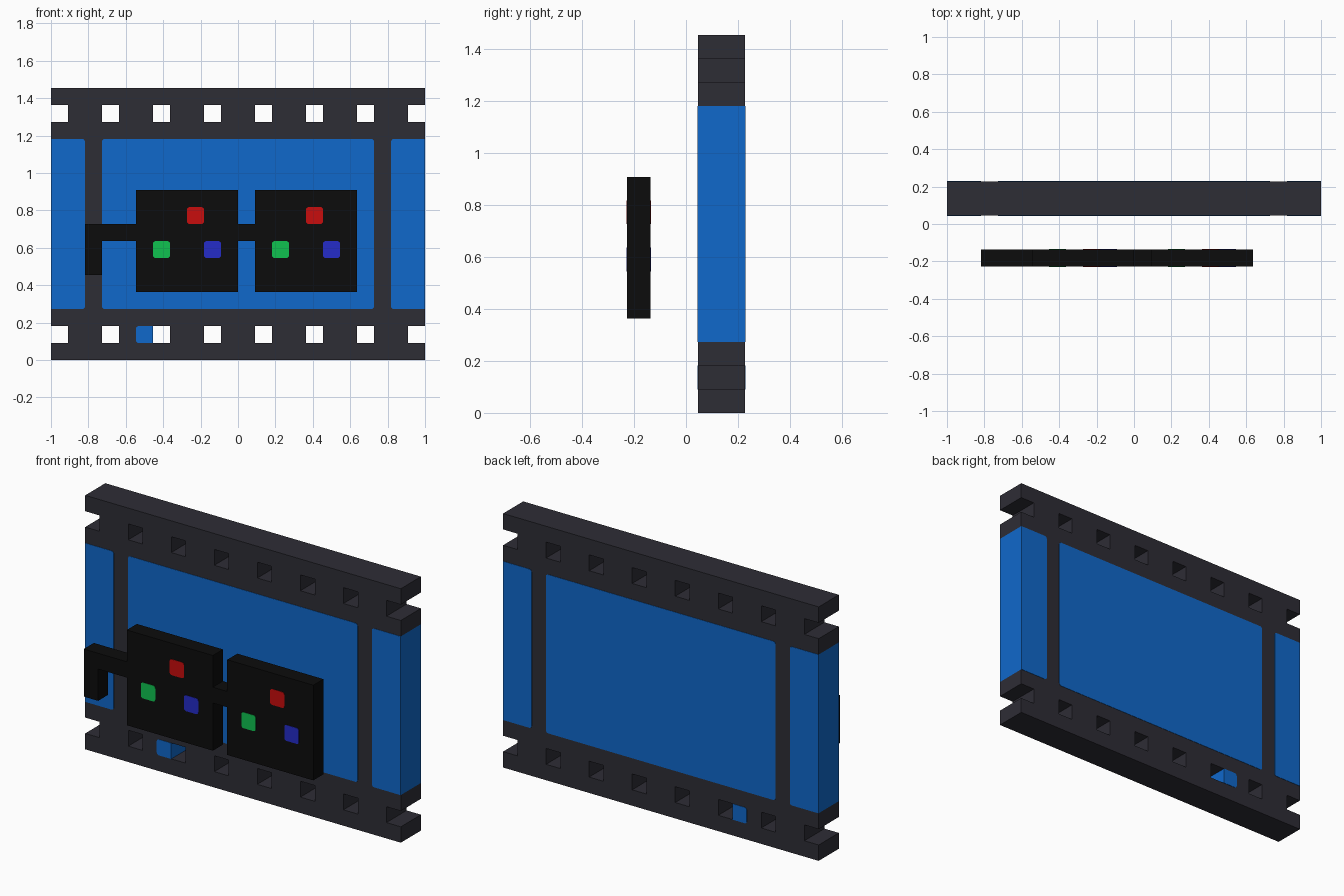
import bpy, bmesh, math

if "Cube" in bpy.data.objects:
    bpy.data.objects.remove(bpy.data.objects["Cube"])

U = 1 / 11  # one grid cell: the film strip is 22 x 16 cells


def material(name, rgb):
    m = bpy.data.materials.new(name)
    m.diffuse_color = (*rgb, 1)
    m.use_nodes = True
    m.node_tree.nodes["Principled BSDF"].inputs["Base Color"].default_value = m.diffuse_color
    return m


CHARCOAL = material("charcoal", (0.027, 0.026, 0.036))
FILM_BLUE = material("film blue", (0.005, 0.140, 0.597))
BLACK = material("black", (0.0037, 0.0037, 0.0037))
RED = material("red", (0.578, 0.004, 0.004))
GREEN = material("green", (0.005, 0.540, 0.080))
BLUE = material("indigo", (0.018, 0.025, 0.578))


def finish(name, bm, mats):
    bmesh.ops.recalc_face_normals(bm, faces=bm.faces)
    me = bpy.data.meshes.new(name)
    bm.to_mesh(me)
    bm.free()
    for m in mats:
        me.materials.append(m)
    ob = bpy.data.objects.new(name, me)
    bpy.context.collection.objects.link(ob)
    return ob


def cells(x0, x1, z0, z1):
    return {(x, z) for x in range(x0, x1) for z in range(z0, z1)}


def slab(name, filled, y0, y1, mats, rule=None):
    """Extrude a set of square cells from y0 to y1, outer surfaces only."""
    bm = bmesh.new()

    def face(pts, idx=0):
        f = bm.faces.new([bm.verts.new((x * U, y * U, z * U)) for x, y, z in pts])
        f.material_index = idx

    for x, z in sorted(filled):
        corners = [(x, z), (x + 1, z), (x + 1, z + 1), (x, z + 1)]
        for y in (y0, y1):
            face([(a, y, b) for a, b in corners])
        for i, (dx, dz) in enumerate([(0, -1), (1, 0), (0, 1), (-1, 0)]):
            if (x + dx, z + dz) not in filled:
                (a, b), (c, d) = corners[i], corners[(i + 1) % 4]
                face([(a, y0, b), (c, y0, d), (c, y1, d), (a, y1, b)],
                     rule(x, z) if rule else 0)
    bmesh.ops.remove_doubles(bm, verts=bm.verts, dist=1e-4)
    bmesh.ops.recalc_face_normals(bm, faces=bm.faces)
    bmesh.ops.dissolve_limit(bm, angle_limit=0.01, verts=bm.verts, edges=bm.edges,
                             delimit={'MATERIAL', 'NORMAL'})
    return finish(name, bm, mats)


def plate(name, x0, x1, z0, z1, y, out, mat, round_left=True, round_right=True):
    """Thin painted patch with softened corners, raised towards out (-1 or 1)."""
    r, pts = 0.15, []
    for cx, cz, sx, sz, start in ((x1, z1, -1, -1, 0), (x0, z1, 1, -1, 90),
                                  (x0, z0, 1, 1, 180), (x1, z0, -1, 1, 270)):
        if round_left if sx > 0 else round_right:
            for k in range(4):
                t = math.radians(start + 30 * k)
                pts.append((cx + r * (sx + math.cos(t)), cz + r * (sz + math.sin(t))))
        else:
            pts.append((cx, cz))
    bm = bmesh.new()
    f = bm.faces.new([bm.verts.new((x * U, y * U, z * U)) for x, z in pts])
    ext = bmesh.ops.extrude_face_region(bm, geom=[f], use_keep_orig=True)
    bmesh.ops.translate(bm, vec=(0, out * 0.002, 0),
                        verts=[v for v in ext["geom"] if isinstance(v, bmesh.types.BMVert)])
    finish(name, bm, [mat])


# Film strip with two rows of sprocket holes
strip = cells(-11, 11, 0, 16)
for hx in range(-11, 11, 3):
    strip -= {(hx, 1), (hx, 14)}


def strip_rule(x, z):
    # Blue end walls of the picture area and blue wall beside the frame marker
    return int(3 <= z < 13 or (x, z) == (-6, 1))


slab("film_strip", strip, 0.5, 2.5, [CHARCOAL, FILM_BLUE], strip_rule)

# Blue picture areas and marker on both sides of the film
for side, y, out in (("front", 0.5, -1), ("back", 2.5, 1)):
    plate(side + "_picture", -8, 8, 3, 13, y, out, FILM_BLUE)
    plate(side + "_left_picture", -11, -9, 3, 13, y, out, FILM_BLUE, round_left=False)
    plate(side + "_right_picture", 9, 11, 3, 13, y, out, FILM_BLUE, round_right=False)
    plate(side + "_marker", -6, -5, 1, 2, y, out, FILM_BLUE, round_right=False)

# Glasses: two square lenses, bridge, and hooked arm
glasses = (cells(-6, 0, 4, 10) | cells(1, 7, 4, 10) | cells(0, 1, 7, 8)
           | cells(-9, -6, 7, 8) | cells(-9, -8, 5, 8))
slab("glasses", glasses, -2.5, -1.5, [BLACK])

# Three coloured dots on each lens, both faces
for lens, lx in (("left", -6), ("right", 1)):
    for side, y, out in (("front", -2.5, -1), ("back", -1.5, 1)):
        for color, dx, z, mat in (("red", 3, 8, RED), ("green", 1, 6, GREEN),
                                  ("indigo", 4, 6, BLUE)):
            plate(f"{lens}_lens_{side}_{color}_dot", lx + dx, lx + dx + 1, z, z + 1,
                  y, out, mat)
